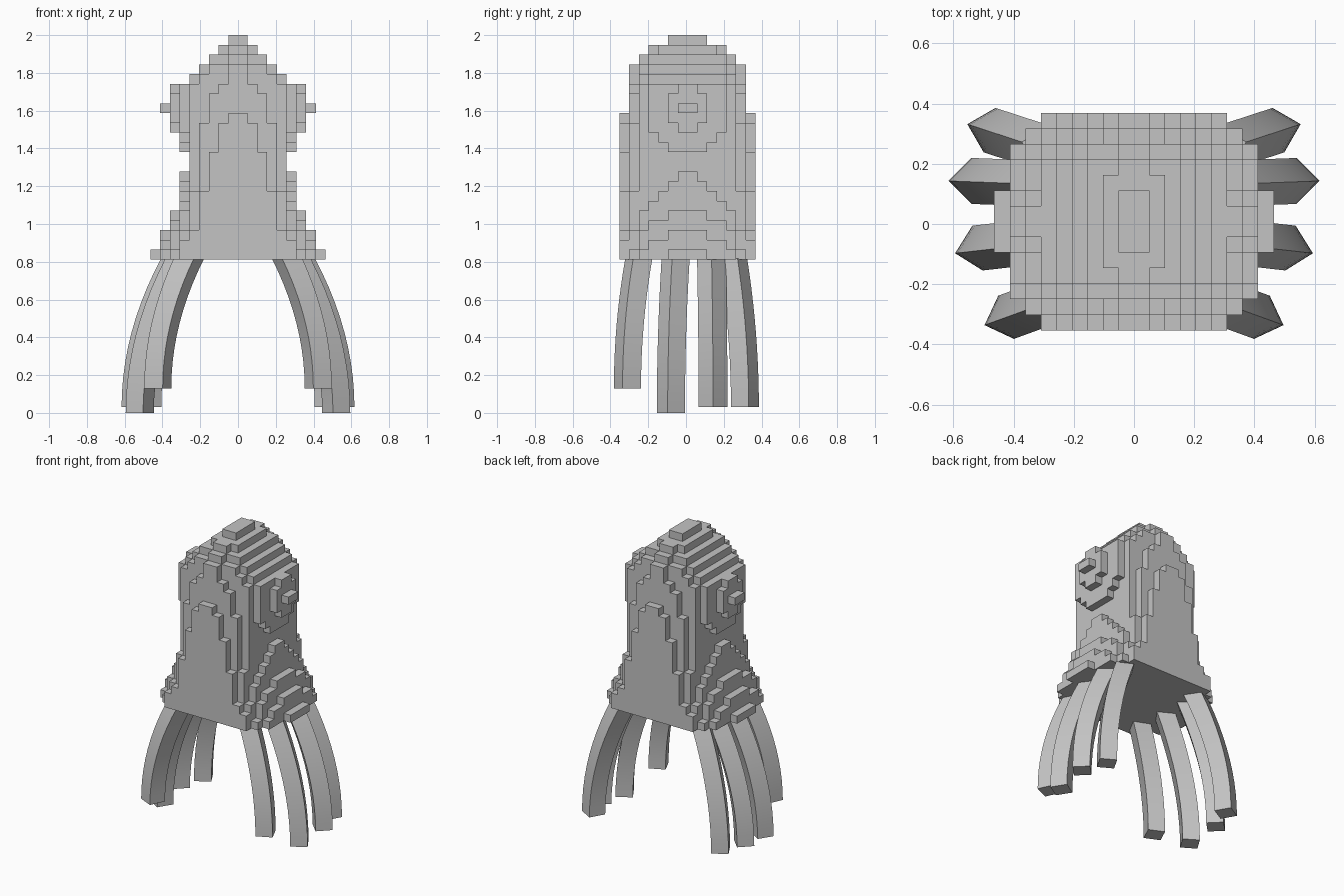
import bpy, bmesh, math
from mathutils import Vector, Matrix

cube = bpy.data.objects.get("Cube")
if cube:
    bpy.data.objects.remove(cube)

# One plain material
grey = bpy.data.materials.new("plain grey")
grey.use_nodes = True
colour = (0.55, 0.55, 0.55, 1)
grey.diffuse_color = colour
grey.node_tree.nodes["Principled BSDF"].inputs["Base Color"].default_value = colour

ROWS = 23
CELL = 0.0516
TOP = 2.0
BASE = TOP - ROWS * CELL
Y_MID = 0.008


def finish(bm, name):
    """Turn a bmesh into a named, coloured object."""
    bmesh.ops.recalc_face_normals(bm, faces=bm.faces)
    mesh = bpy.data.meshes.new(name)
    bm.to_mesh(mesh)
    bm.free()
    mesh.materials.append(grey)
    obj = bpy.data.objects.new(name, mesh)
    bpy.context.collection.objects.link(obj)
    return obj


# Stepped body: per half width, pairs of (half depth, first row from the top);
# each block runs down to the base
TERRACES = {
    1: ((2, 0), (4, 1), (5, 2), (6, 3), (7, 8)),
    2: ((3, 1), (6, 5), (7, 9)),
    3: ((4, 2), (5, 3), (6, 6), (7, 12)),
    4: ((4, 3), (5, 4), (6, 9), (7, 16)),
    5: ((4, 4), (5, 5), (6, 16), (7, 20)),
    6: ((1, 14), (2, 15), (3, 16), (4, 17), (5, 18), (6, 20), (7, 21)),
    7: ((2, 18), (4, 19), (5, 20), (6, 22)),
    8: ((2, 20), (4, 21), (5, 22)),
    9: ((2, 22),),
}
# Side knobs of the head: half width, half depth, first row, last row
KNOBS = ((6, 4, 5, 9), (6, 3, 10, 10), (6, 2, 11, 11),
         (7, 1, 5, 9), (7, 2, 6, 8), (8, 1, 7, 7))

cells = set()


def fill(half_x, half_y, first, last):
    for row in range(first, last + 1):
        for i in range(-half_x, half_x):
            for j in range(-half_y, half_y):
                cells.add((i, j, row))


for half_x, steps in TERRACES.items():
    for half_y, first in steps:
        fill(half_x, half_y, first, ROWS - 1)
for knob in KNOBS:
    fill(*knob)


def build_body():
    """Skin the exposed sides of all cells and merge the flat areas."""
    bm = bmesh.new()
    corners = {}

    def corner(key):
        if key not in corners:
            i, j, row = key
            corners[key] = bm.verts.new((i * CELL, Y_MID + j * CELL, TOP - row * CELL))
        return corners[key]

    for cell in sorted(cells):
        for axis in range(3):
            u, v = (axis + 1) % 3, (axis + 2) % 3
            for side in (0, 1):
                beside = list(cell)
                beside[axis] += 2 * side - 1
                if tuple(beside) in cells:
                    continue
                quad = []
                for a, b in ((0, 0), (1, 0), (1, 1), (0, 1)):
                    key = list(cell)
                    key[axis] += side
                    key[u] += a
                    key[v] += b
                    quad.append(corner(tuple(key)))
                bm.faces.new(quad)
    bmesh.ops.recalc_face_normals(bm, faces=bm.faces)
    bmesh.ops.dissolve_limit(bm, angle_limit=math.radians(1),
                             verts=bm.verts, edges=bm.edges)
    return finish(bm, "stepped_body")


def build_leg(name, start, end, foot_z, turn, side):
    """Square bar that bows outward from the body base to a flat foot."""
    bm = bmesh.new()
    start, end = Vector(start), Vector(end)
    reach = end - start
    rings, segments, width = [], 10, 0.108
    for s in range(segments + 1):
        t = s / segments
        mid = start + reach * (1 - (1 - t) ** 2)
        z = BASE + 0.004 + (foot_z - BASE - 0.004) * t
        # Widen the level cut where the bar leans
        lean = 2 * (1 - t) * reach.length / (BASE - foot_z)
        stretch = math.sqrt(1 + lean * lean)
        out = reach.normalized()
        ring = []
        for k in range(4):
            angle = math.radians(turn + 45 + 90 * k)
            offset = Vector((math.cos(angle), math.sin(angle))) * width / math.sqrt(2)
            offset += out * offset.dot(out) * (stretch - 1)
            point = mid + offset
            ring.append(bm.verts.new((side * point.x, point.y, z)))
        rings.append(ring)
    for upper, lower in zip(rings, rings[1:]):
        for k in range(4):
            n = (k + 1) % 4
            bm.faces.new((upper[k], upper[n], lower[n], lower[k]))
    bm.faces.new(rings[0])
    bm.faces.new(rings[-1])
    return finish(bm, name)


build_body()

# Legs: name, start, foot centre, foot height, twist
LEGS = (
    ("front_leg", (0.26, -0.25), (0.425, -0.31), 0.13, 25),
    ("front_middle_leg", (0.30, -0.055), (0.52, -0.08), 0.0, 32),
    ("back_middle_leg", (0.32, 0.135), (0.54, 0.143), 0.03, 45),
    ("back_leg", (0.29, 0.25), (0.48, 0.312), 0.03, 60),
)
legs = []
for name, start, end, foot_z, turn in LEGS:
    for label, side in (("left_", 1), ("right_", -1)):
        legs.append(build_leg(label + name, start, end, foot_z, turn, side))

# Smooth the bend of the legs, keep the bar edges sharp
bpy.ops.object.select_all(action="DESELECT")
for leg in legs:
    leg.select_set(True)
bpy.context.view_layer.objects.active = legs[0]
bpy.ops.object.shade_smooth_by_angle(angle=math.radians(30))
